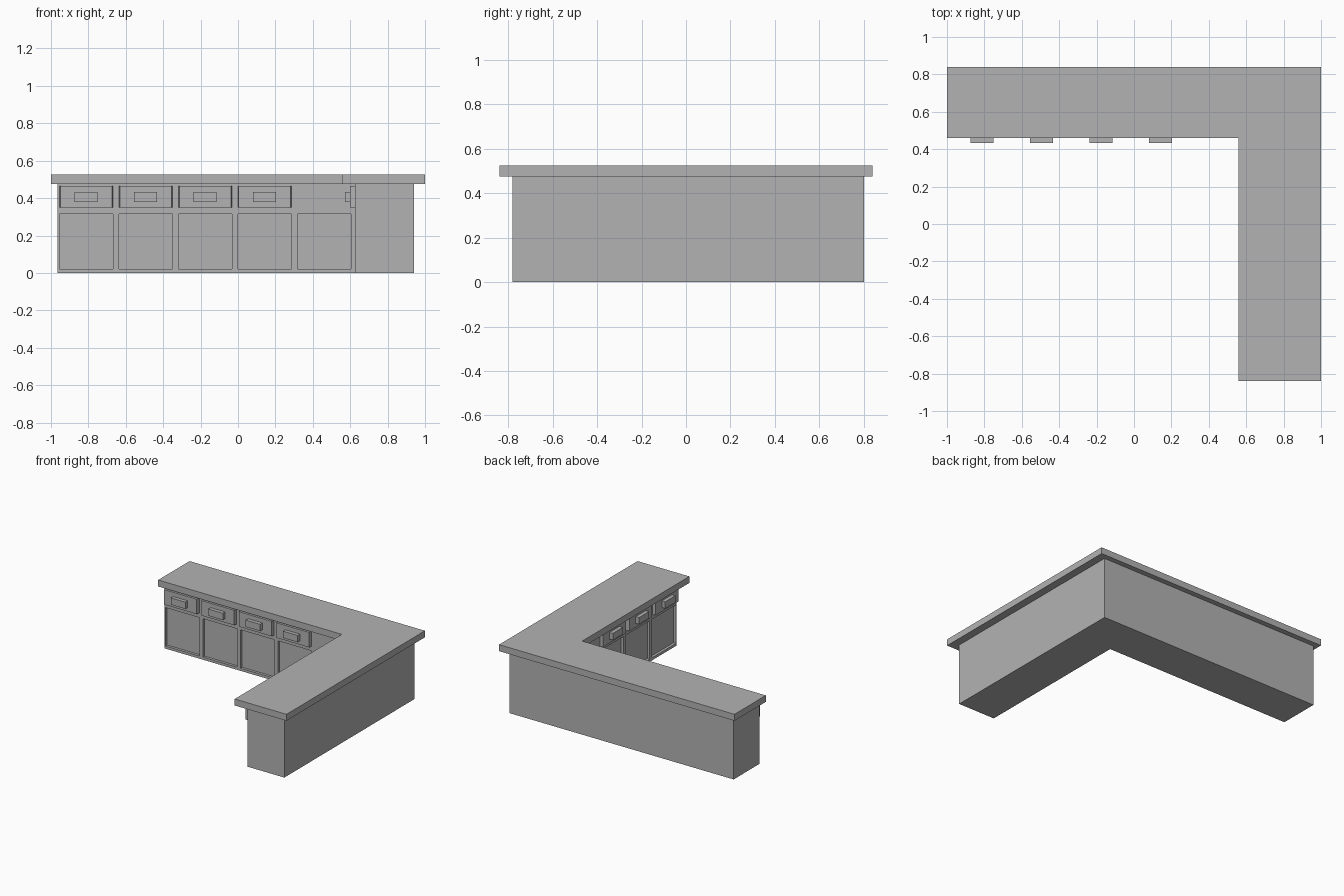
import bpy, bmesh
from mathutils import Matrix, Vector

if "Cube" in bpy.data.objects:
    bpy.data.objects.remove(bpy.data.objects["Cube"])

grey = bpy.data.materials.new("counter_grey")
grey.diffuse_color = (0.45, 0.45, 0.45, 1)
grey.use_nodes = True
grey.node_tree.nodes["Principled BSDF"].inputs["Base Color"].default_value = grey.diffuse_color


def finish(name, bm):
    bmesh.ops.recalc_face_normals(bm, faces=bm.faces)
    mesh = bpy.data.meshes.new(name)
    bm.to_mesh(mesh)
    bm.free()
    mesh.materials.append(grey)
    ob = bpy.data.objects.new(name, mesh)
    bpy.context.collection.objects.link(ob)
    return ob


def l_shape(name, x0, x1, y0, y1, xi, yi, z0, z1):
    """L-shaped slab with its inner corner at (xi, yi)."""
    bm = bmesh.new()
    pts = [(x0, yi), (xi, yi), (xi, y0), (x1, y0), (x1, y1), (x0, y1)]
    face = bm.faces.new([bm.verts.new((x, y, z0)) for x, y in pts])
    ext = bmesh.ops.extrude_face_region(bm, geom=[face])
    bmesh.ops.translate(bm, vec=(0, 0, z1 - z0),
                        verts=[v for v in ext["geom"] if isinstance(v, bmesh.types.BMVert)])
    return finish(name, bm)


def box(bm, frame, u, w, z, d, taper=0.0):
    """Box in a front's frame: u along it, d outward, outer face narrowed by taper."""
    verts = bmesh.ops.create_cube(bm, size=1)["verts"]
    for v in verts:
        outer = v.co.y < 0
        width = w - (2 * taper if outer else 0)
        v.co = frame @ Vector((u + w / 2 + v.co.x * width,
                               -(d[1] if outer else d[0]),
                               z[1] if v.co.z > 0 else z[0]))


XI, YI = 0.625, 0.485
PITCH, DOOR = 0.318, 0.287

carcass = l_shape("cabinet_body", -0.965, 0.94, -0.78, 0.80, XI, YI, 0.0, 0.475)
l_shape("countertop", -1.0, 1.0, -0.84, 0.84, 0.56, 0.46, 0.475, 0.525)

# Frames of the two inner fronts: start, direction along the front, outward normal
back_front = Matrix(((1, 0, 0, -0.955), (0, 1, 0, YI), (0, 0, 1, 0), (0, 0, 0, 1)))
side_front = Matrix(((0, 1, 0, XI), (1, 0, 0, -0.77), (0, 0, 1, 0), (0, 0, 0, 1)))

cut = bmesh.new()
for label, frame, doors in (("back", back_front, 5), ("side", side_front, 4)):
    # Recessed door panels
    for i in range(doors):
        box(cut, frame, i * PITCH, DOOR, (0.02, 0.315), (-0.02, 0.05))
    # Drawer fronts and block handles, none in the corner bay
    drawers, handles = bmesh.new(), bmesh.new()
    for i in range(doors - 1):
        box(drawers, frame, i * PITCH, DOOR, (0.35, 0.465), (-0.005, 0.025), 0.005)
        box(handles, frame, i * PITCH + 0.082, 0.123, (0.38, 0.432), (0.02, 0.053))
    finish(label + "_drawers", drawers)
    finish(label + "_handles", handles)

cutter = finish("door_recess_cutter", cut)
cutter.hide_render = True
cutter.hide_viewport = True
mod = carcass.modifiers.new("door_recesses", "BOOLEAN")
mod.operation = "DIFFERENCE"
mod.solver = "EXACT"
mod.object = cutter
